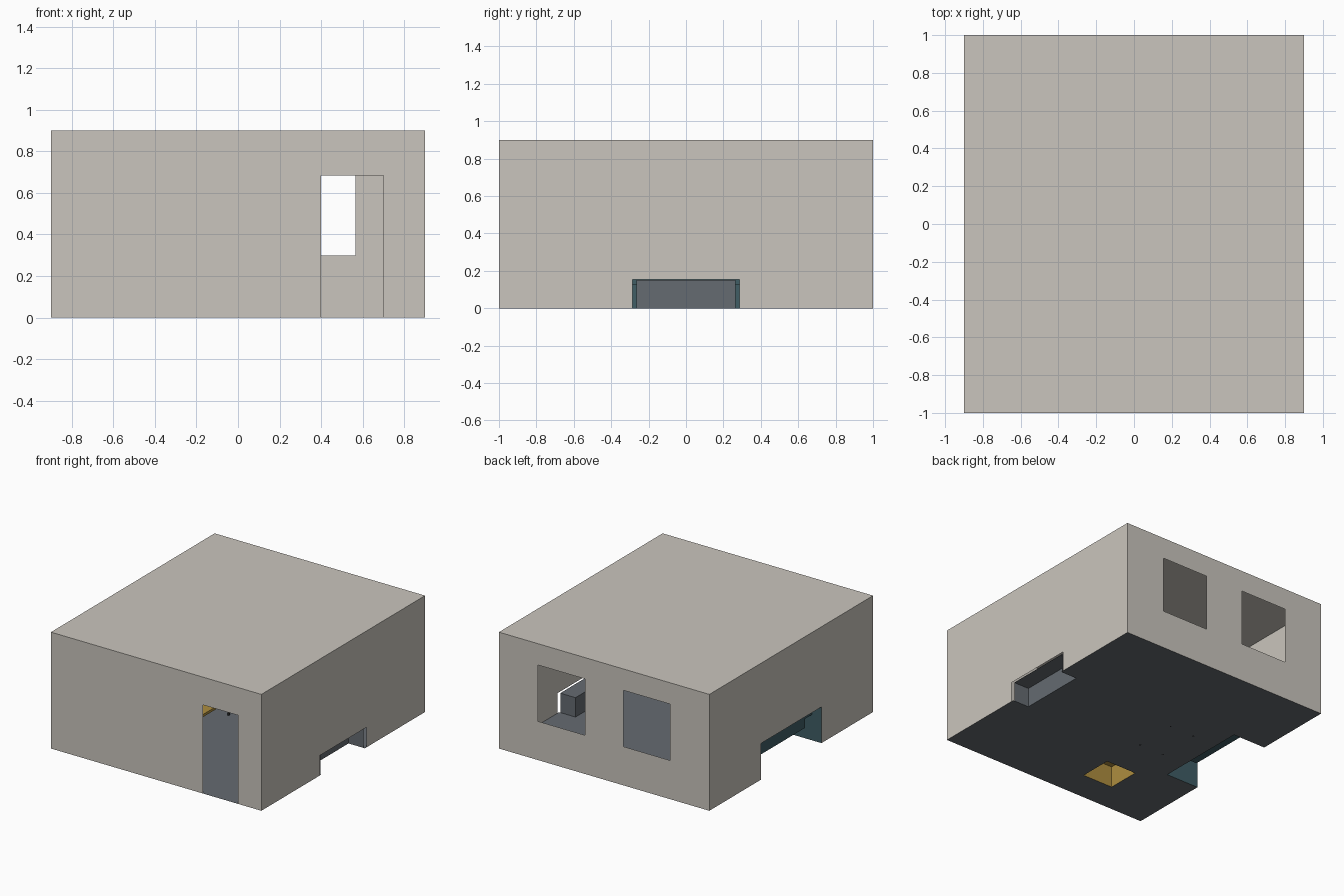
import bpy, bmesh

cube = bpy.data.objects.get("Cube")
if cube:
    bpy.data.objects.remove(cube, do_unlink=True)


def material(name, r, g, b):
    m = bpy.data.materials.new(name)
    m.use_nodes = True
    m.diffuse_color = (r, g, b, 1)
    bsdf = m.node_tree.nodes["Principled BSDF"]
    bsdf.inputs["Base Color"].default_value = (r, g, b, 1)
    bsdf.inputs["Roughness"].default_value = 0.9
    return m


PLASTER = material("plaster", 0.59, 0.56, 0.51)
GREY = material("slate grey", 0.13, 0.147, 0.165)
TEAL = material("teal fabric", 0.05, 0.11, 0.13)
GOLD = material("gold", 0.42, 0.27, 0.05)
BLACK = material("black metal", 0.015, 0.015, 0.015)


def finish(name, bm, mat):
    bmesh.ops.remove_doubles(bm, verts=bm.verts, dist=0.0001)
    mesh = bpy.data.meshes.new(name)
    bm.to_mesh(mesh)
    bm.free()
    mesh.materials.append(mat)
    ob = bpy.data.objects.new(name, mesh)
    bpy.context.collection.objects.link(ob)
    return ob


def face(bm, pts):
    bm.faces.new([bm.verts.new(p) for p in pts])


def panel(name, mat, place, u, v, holes=(), flip=False):
    """Flat sheet over u and v with rectangular holes (u0, u1, v0, v1)."""
    bm = bmesh.new()
    us = sorted({*u, *(h[i] for h in holes for i in (0, 1))})
    vs = sorted({*v, *(h[i] for h in holes for i in (2, 3))})
    for a, b in zip(us, us[1:]):
        for c, d in zip(vs, vs[1:]):
            mu, mv = (a + b) / 2, (c + d) / 2
            if any(h[0] < mu < h[1] and h[2] < mv < h[3] for h in holes):
                continue
            pts = [place(a, c), place(b, c), place(b, d), place(a, d)]
            face(bm, pts[::-1] if flip else pts)
    return finish(name, bm, mat)


def hollow(name, mat, xs, ys, height, open_side=None):
    """Bottomless stepped body: a top per cell, and walls where heights change."""
    bm = bmesh.new()
    nx, ny = len(xs) - 1, len(ys) - 1

    def h(i, j):
        return height[i][j] if 0 <= i < nx and 0 <= j < ny else 0

    for i in range(nx):
        for j in range(ny):
            z = h(i, j)
            face(bm, [(xs[i], ys[j], z), (xs[i + 1], ys[j], z),
                      (xs[i + 1], ys[j + 1], z), (xs[i], ys[j + 1], z)])
    for i in range(nx + 1):
        if (open_side == "left" and i == nx) or (open_side == "right" and i == 0):
            continue
        for j in range(ny):
            lo, hi = h(i - 1, j), h(i, j)
            if lo != hi:
                face(bm, [(xs[i], ys[j], lo), (xs[i], ys[j], hi),
                          (xs[i], ys[j + 1], hi), (xs[i], ys[j + 1], lo)])
    for j in range(ny + 1):
        for i in range(nx):
            lo, hi = h(i, j - 1), h(i, j)
            if lo != hi:
                face(bm, [(xs[i], ys[j], lo), (xs[i + 1], ys[j], lo),
                          (xs[i + 1], ys[j], hi), (xs[i], ys[j], hi)])
    return finish(name, bm, mat)


# Room shell
X, Y, H = 0.9, 1.0, 0.9
sofa = (-X, -0.62, -0.37, 0.37)
cabinet = (0.76, X, -0.265, 0.265)
pouf = (-0.43, -0.17, -0.76, -0.5)

panel("front_wall", PLASTER, lambda u, v: (u, -Y, v), (-X, X), (0, H),
      [(0.4, 0.7, 0, 0.685)])
panel("back_wall", PLASTER, lambda u, v: (u, Y, v), (-X, X), (0, H),
      [(s * 0.365 - 0.2, s * 0.365 + 0.2, 0.3, 0.735) for s in (-1, 1)], True)
panel("left_wall", PLASTER, lambda u, v: (X, u, v), (-Y, Y), (0, H),
      [(-0.285, 0.285, 0, 0.155)])
panel("right_wall", PLASTER, lambda u, v: (-X, u, v), (-Y, Y), (0, H),
      [(sofa[2], sofa[3], 0, 0.28)], True)
panel("ceiling", PLASTER, lambda u, v: (u, v, H), (-X, X), (-Y, Y))
panel("floor", GREY, lambda u, v: (u, v, 0), (-X, X), (-Y, Y),
      [sofa, cabinet, pouf])

# Furniture, open where it meets the floor and walls
SEAT, ARM, BACK = 0.13, 0.2, 0.28
hollow("sofa", TEAL, [sofa[0], -0.82, sofa[1]], [sofa[2], -0.285, 0.285, sofa[3]],
       [[BACK] * 3, [ARM, SEAT, ARM]], "right")
hollow("low_cabinet", GREY, [cabinet[0], 0.89], cabinet[2:], [[0.15]], "left")
hollow("pouf", GOLD, pouf[:2], pouf[2:], [[0.165]])

# Coffee table
bm = bmesh.new()
bmesh.ops.create_cube(bm, size=1)
bmesh.ops.scale(bm, vec=(0.27, 0.42, 0.02), verts=bm.verts)
bmesh.ops.translate(bm, vec=(-0.305, 0, 0.137), verts=bm.verts)
finish("table_top", bm, GOLD)
for x, xn in ((-0.41, "right"), (-0.2, "left")):
    for y, yn in ((-0.17, "front"), (0.17, "back")):
        bm = bmesh.new()
        bmesh.ops.create_cone(bm, cap_ends=True, segments=12, radius1=0.009,
                              radius2=0.009, depth=0.128)
        bmesh.ops.translate(bm, vec=(x, y, 0.064), verts=bm.verts)
        finish(f"table_leg_{yn}_{xn}", bm, BLACK)
